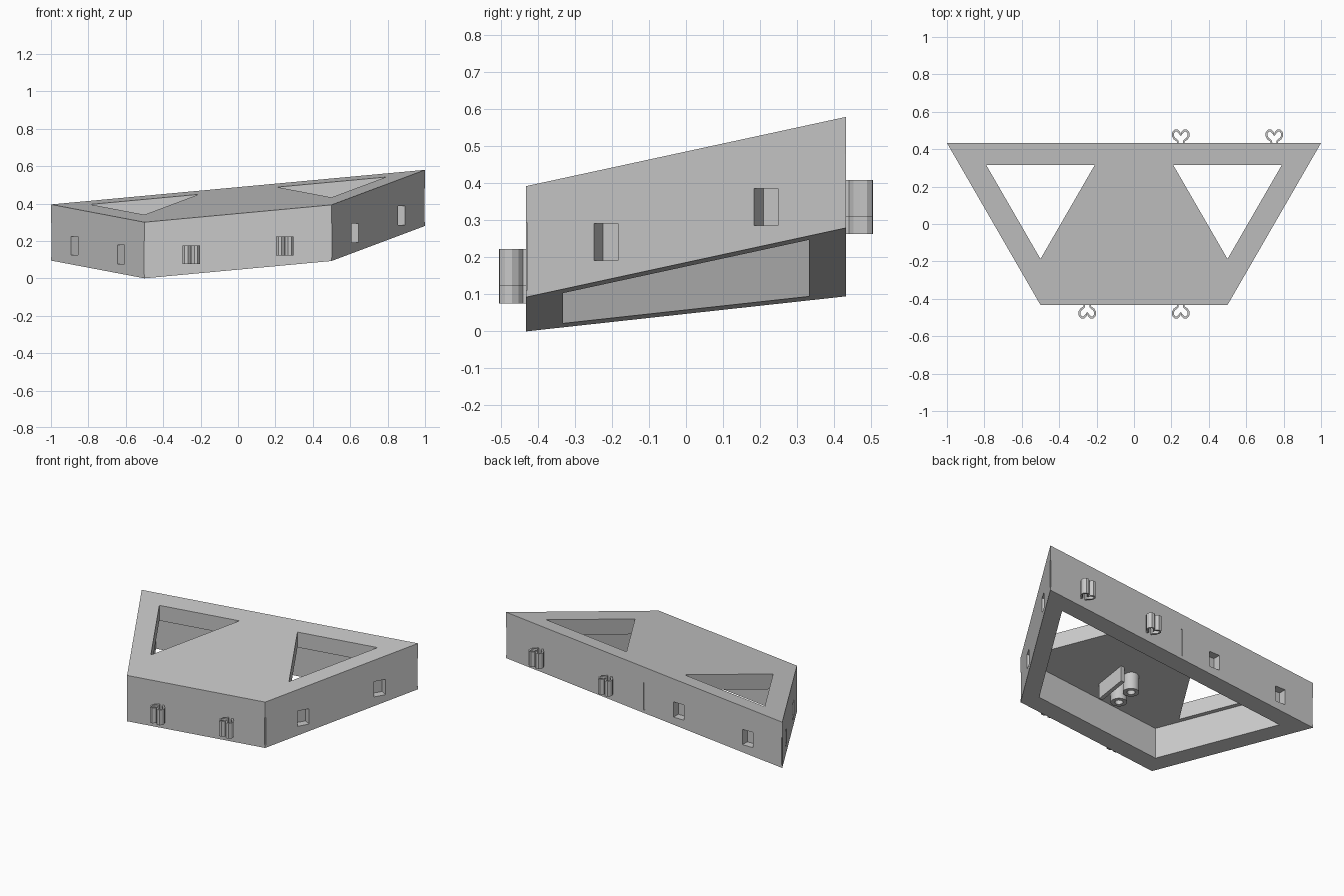
import bpy, bmesh, math
from mathutils import Vector, Matrix

if "Cube" in bpy.data.objects:
    bpy.data.objects.remove(bpy.data.objects["Cube"])

grey = bpy.data.materials.new("light grey")
grey.use_nodes = True
grey.diffuse_color = (0.58, 0.58, 0.58, 1)
grey.node_tree.nodes["Principled BSDF"].inputs["Base Color"].default_value = (0.58, 0.58, 0.58, 1)

HALF = math.sqrt(3) / 4      # half depth of the trapezoid
HEIGHT, PLATE, WALL = 0.3, 0.1, 0.1


def base(x, y):
    """Height of the tilted underside."""
    return 0.117 + 0.0925 * x + 0.163 * y


def prism(name, pts, low, high):
    """Upright prism; low and high map a plan point to a height."""
    bm = bmesh.new()
    rings = [[bm.verts.new((x, y, h(x, y))) for x, y in pts] for h in (low, high)]
    bm.faces.new(rings[0][::-1])
    bm.faces.new(rings[1])
    n = len(pts)
    for i in range(n):
        j = (i + 1) % n
        bm.faces.new((rings[0][i], rings[0][j], rings[1][j], rings[1][i]))
    bmesh.ops.recalc_face_normals(bm, faces=bm.faces)
    mesh = bpy.data.meshes.new(name)
    bm.to_mesh(mesh)
    bm.free()
    mesh.materials.append(grey)
    obj = bpy.data.objects.new(name, mesh)
    bpy.context.scene.collection.objects.link(obj)
    return obj


def sheared(name, pts, low, high):
    return prism(name, pts, lambda x, y: base(x, y) + low, lambda x, y: base(x, y) + high)


def level(name, pts, z0, z1):
    return prism(name, pts, lambda x, y: z0, lambda x, y: z1)


def rect(center, along, half_width, half_depth):
    """Plan rectangle aligned with a wall direction."""
    out = Vector((along.y, -along.x))
    return [tuple(center + along * half_width * a + out * half_depth * b)
            for a, b in ((-1, -1), (1, -1), (1, 1), (-1, 1))]


def trapezoid(inset):
    y = HALF - inset
    side = 0.75 - inset / math.cos(math.radians(30))
    wide, narrow = side + y / math.sqrt(3), side - y / math.sqrt(3)
    return [(-narrow, -y), (narrow, -y), (wide, y), (-wide, y)]


# Tilted shell, hollow underneath
shell = sheared("shell", trapezoid(0), 0, HEIGHT)
cutters = [sheared("cavity_cutter", trapezoid(WALL), -0.1, HEIGHT - PLATE)]

# Triangular windows through the top plate
for s in (-1, 1):
    tri = [(s * 0.79, 0.315), (s * 0.21, 0.315), (s * 0.5, -0.187)]
    cutters.append(sheared("window_cutter", tri[::-s], 0.12, 0.5))

# Blind sockets on both sides and the left half of the back
spots = []
for s in (-1, 1):
    for t in (0.25, 0.75):
        spots.append((Vector((s * (0.5 + 0.5 * t), -HALF + 2 * HALF * t)),
                      Vector((s * 0.5, math.sqrt(3) / 2))))
for x in (-0.75, -0.25):
    spots.append((Vector((x, HALF)), Vector((1, 0))))
for p, along in spots:
    z = base(*p) + 0.103
    cutters.append(level("socket_cutter", rect(p, along, 0.0375, 0.05), z - 0.05, z + 0.05))

# Narrow slits at the corners and the middle of the back
for x, y in trapezoid(0) + [(0, HALF)]:
    z = base(x, y) + 0.11
    cutters.append(level("slit_cutter", rect(Vector((x, y)), Vector((1, 0)), 0.005, 0.005),
                         z - 0.09, z + 0.09))

bpy.context.view_layer.objects.active = shell
for cutter in cutters:
    mod = shell.modifiers.new("cut", 'BOOLEAN')
    mod.operation, mod.solver, mod.object = 'DIFFERENCE', 'EXACT', cutter
    bpy.ops.object.modifier_apply(modifier=mod.name)
for cutter in cutters:
    bpy.data.objects.remove(cutter)

# Heart-shaped clips: a ribbon outline mirrored about its centre
half = [(0.016, -0.005), (0.016, 0.01), (0.034, 0.024), (0.042, 0.038), (0.041, 0.054),
        (0.032, 0.066), (0.019, 0.067), (0.009, 0.058), (0, 0.042)]
path = [Vector(p) for p in half] + [Vector((-x, y)) for x, y in half[-2::-1]]


def ribbon(points, width):
    left, right = [], []
    for i, p in enumerate(points):
        d = (points[min(i + 1, len(points) - 1)] - points[max(i - 1, 0)]).normalized()
        n = Vector((-d.y, d.x)) * width / 2
        left.append(p + n)
        right.append(p - n)
    return left + right[::-1]


outline = ribbon(path, 0.011)
for label, x, s in (("front", -0.25, -1), ("front", 0.25, -1), ("back", 0.25, 1), ("back", 0.75, 1)):
    z = base(x, s * HALF) + 0.103
    level(label + "_clip", [(x + s * p.x, s * (HALF + p.y)) for p in outline], z - 0.05, z + 0.05)


# Mounting bracket under the plate: two tubes and an upright tab
def tube(name, x, y, z0, z1, outer, inner, sides=24):
    bm = bmesh.new()
    rows = []
    for r, z in ((outer, z0), (outer, z1), (inner, z1), (inner, z0)):
        rows.append([bm.verts.new((x + r * math.cos(math.tau * i / sides),
                                   y + r * math.sin(math.tau * i / sides), z)) for i in range(sides)])
    for k in range(4):
        a, b = rows[k], rows[(k + 1) % 4]
        for i in range(sides):
            j = (i + 1) % sides
            bm.faces.new((a[i], a[j], b[j], b[i]))
    bmesh.ops.recalc_face_normals(bm, faces=bm.faces)
    mesh = bpy.data.meshes.new(name)
    bm.to_mesh(mesh)
    bm.free()
    mesh.materials.append(grey)
    obj = bpy.data.objects.new(name, mesh)
    bpy.context.scene.collection.objects.link(obj)
    bpy.ops.object.select_all(action='DESELECT')
    obj.select_set(True)
    bpy.context.view_layer.objects.active = obj
    bpy.ops.object.shade_smooth_by_angle()


under = HEIGHT - PLATE
for y in (-0.075, -0.185):
    tube("bracket_tube", -0.04, y, base(-0.04, y) + 0.1, base(-0.04, y) + under + 0.02, 0.048, 0.024)
sheared("bracket_tab", rect(Vector((0.06, -0.13)), Vector((0, 1)), 0.1, 0.012), 0.1, under + 0.01)
